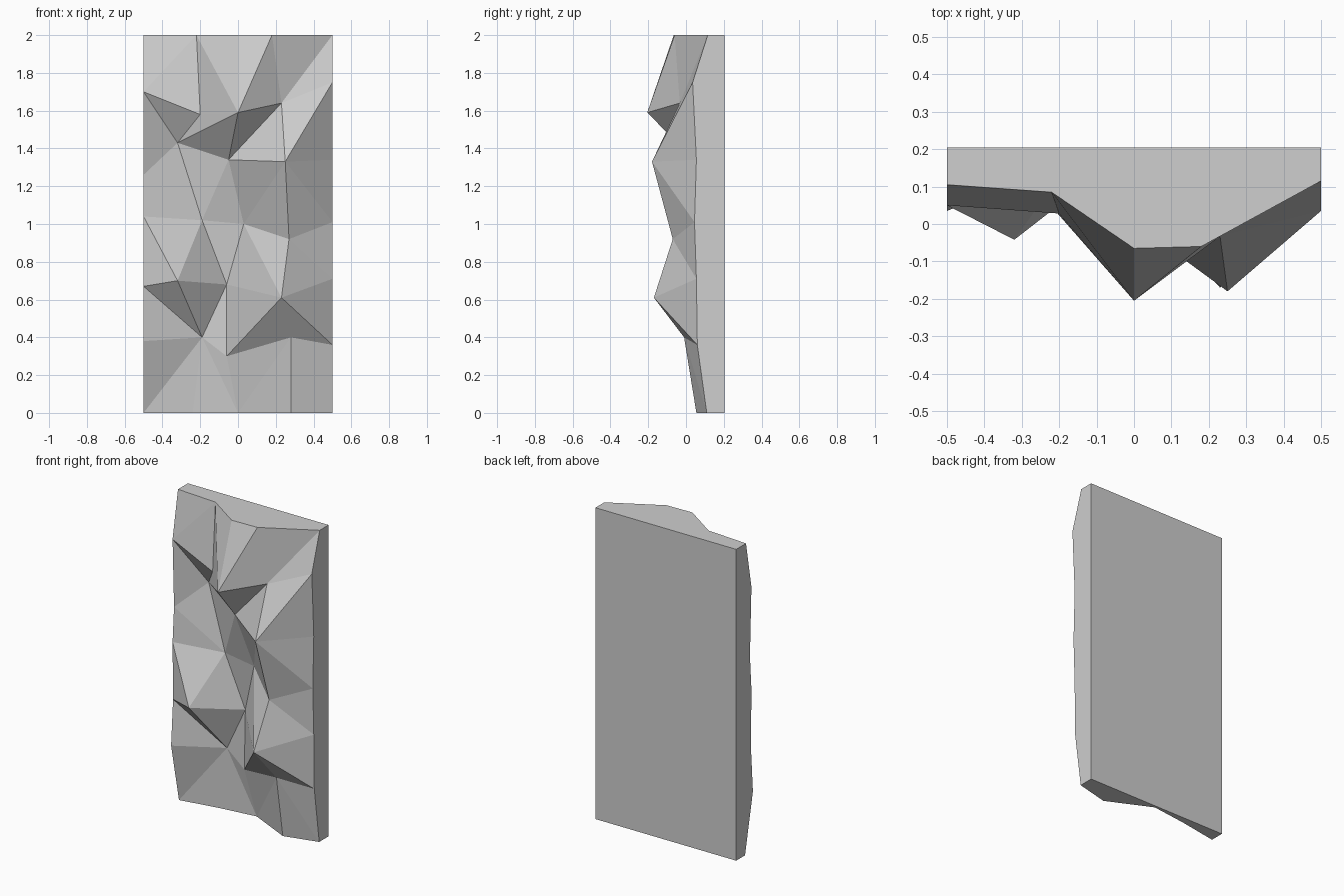
import bpy
import bmesh

default_cube = bpy.data.objects.get("Cube")
if default_cube:
    bpy.data.objects.remove(default_cube, do_unlink=True)

HALF_WIDTH = 50      # all sizes in hundredths of a unit
BACK_DEPTH = 20.5

# Rough face, from top to bottom: (height, depth) along both side edges
left_edge = [(200, 10.5), (170, 5), (126, 6.5), (104, 5), (67, 5.5), (38, 3.5), (0, 11.5)]
right_edge = [(200, 11.5), (175, 3.5), (134, 5.5), (101, 4.5), (71, 5.5), (36, 6), (0, 11)]

# Peaks and hollows between the edges: (across, height, depth)
inner_rows = [
    [(-22, 200, 8.5), (0, 200, -6.5), (18, 200, -6)],
    [(-20, 158, 2.8), (0, 159, -20.5), (23, 164, -3.3)],
    [(-32, 143, 16), (-5, 134, 4), (25, 133, -18)],
    [(-19, 102, 14), (3, 100, 12), (27, 92, -7)],
    [(-32, 70, -4.2), (-6, 68, 16), (23, 61, -17)],
    [(-19, 40, 16), (-6, 30, 15), (28, 40, -1)],
    [(-24, 0, 16), (0, 0, 19), (28, 0, 5.5)],
]

# Crease direction across each cell: F falls to the right, R rises to the right
creases = ["RFRR", "FRRR", "FRRF", "FFFF", "FRRF", "RFRF"]


def make_material(name, colour):
    material = bpy.data.materials.new(name)
    material.use_nodes = True
    material.diffuse_color = colour
    shader = next(n for n in material.node_tree.nodes if n.type == 'BSDF_PRINCIPLED')
    shader.inputs["Base Color"].default_value = colour
    shader.inputs["Roughness"].default_value = 0.9
    return material


def add_rough_face(bm):
    """Faceted front surface, two triangles per cell."""
    grid = []
    for (lz, ly), inner, (rz, ry) in zip(left_edge, inner_rows, right_edge):
        row = [(-HALF_WIDTH, lz, ly), *inner, (HALF_WIDTH, rz, ry)]
        grid.append([bm.verts.new((x / 100, y / 100, z / 100)) for x, z, y in row])

    for upper, lower, row_creases in zip(grid, grid[1:], creases):
        for i, crease in enumerate(row_creases):
            a, b = upper[i], upper[i + 1]
            c, d = lower[i], lower[i + 1]
            if crease == "F":
                triangles = [(a, c, d), (a, d, b)]
            else:
                triangles = [(a, c, b), (b, c, d)]
            for triangle in triangles:
                bm.faces.new(triangle)


def add_flat_back(bm):
    """Pull the outline straight back and close it with one flat face."""
    outline = [e for e in bm.edges if e.is_boundary]
    result = bmesh.ops.extrude_edge_only(bm, edges=outline)
    new_geometry = result["geom"]
    for item in new_geometry:
        if isinstance(item, bmesh.types.BMVert):
            item.co.y = BACK_DEPTH / 100
    rim = [e for e in bm.edges if e.is_boundary]
    bmesh.ops.contextual_create(bm, geom=rim)


# Rock wall panel
bm = bmesh.new()
add_rough_face(bm)
add_flat_back(bm)
bmesh.ops.recalc_face_normals(bm, faces=bm.faces[:])

mesh = bpy.data.meshes.new("rock_wall_panel")
bm.to_mesh(mesh)
bm.free()

panel = bpy.data.objects.new("rock_wall_panel", mesh)
bpy.context.collection.objects.link(panel)
mesh.materials.append(make_material("stone_grey", (0.62, 0.62, 0.62, 1)))
